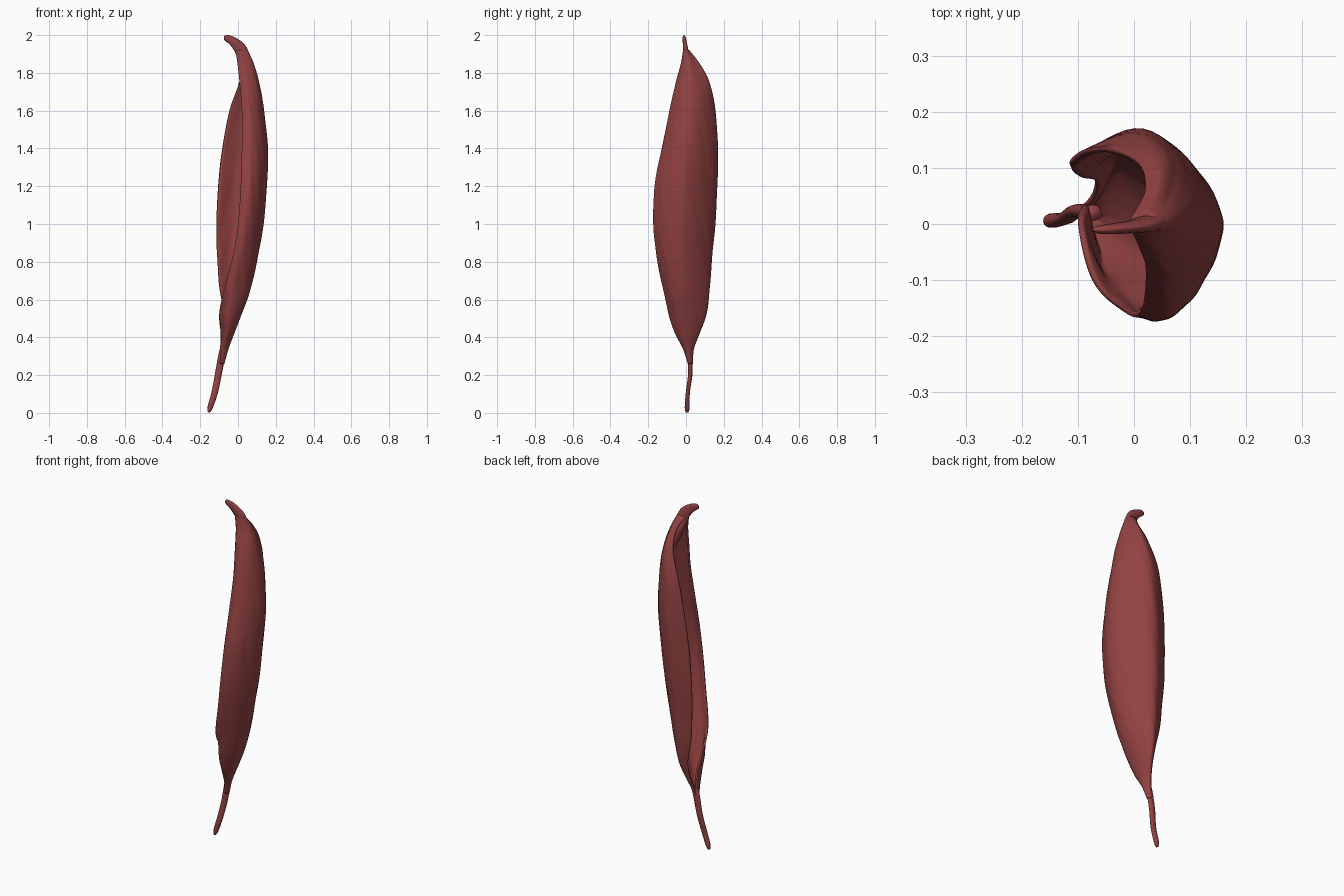
import bpy, bmesh, math
from mathutils import Vector

mat = bpy.data.materials.new("dark_red")
mat.diffuse_color = (0.29, 0.054, 0.054, 1)


def catmull(pts, per):
    """Smooth curve through points of any dimension."""
    p = [[2 * a - b for a, b in zip(pts[0], pts[1])]] + [list(q) for q in pts]
    p.append([2 * a - b for a, b in zip(pts[-1], pts[-2])])
    out = []
    for i in range(1, len(p) - 2):
        for k in range(per):
            t = k / per
            out.append([0.5 * (2 * b + (c - a) * t + (2 * a - 5 * b + 4 * c - d) * t * t
                               + (3 * b - a - 3 * c + d) * t ** 3)
                        for a, b, c, d in zip(*p[i - 1:i + 3])])
    out.append(list(pts[-1]))
    return out


def finish(bm, name):
    bmesh.ops.recalc_face_normals(bm, faces=bm.faces)
    me = bpy.data.meshes.new(name)
    bm.to_mesh(me)
    bm.free()
    ob = bpy.data.objects.new(name, me)
    bpy.context.collection.objects.link(ob)
    me.materials.append(mat)
    for f in me.polygons:
        f.use_smooth = True
    return ob


def skin(bm, rings, closed):
    vs = [[bm.verts.new(c) for c in r] for r in rings]
    n = len(vs[0])
    for a, b in zip(vs, vs[1:]):
        for j in range(n if closed else n - 1):
            k = (j + 1) % n
            bm.faces.new((a[j], a[k], b[k], b[j]))
    if closed:
        bm.faces.new(vs[0][::-1])
        bm.faces.new(vs[-1])


# Pod shell: z, back of curl x, y max, y min, far edge x y, near edge x y
ROWS = [
    (0.26, -0.072, 0.036, 0.010, -0.098, 0.033, -0.103, 0.024),
    (0.34, -0.050, 0.042, -0.015, -0.085, 0.040, -0.095, 0.028),
    (0.42, -0.020, 0.072, -0.055, -0.072, 0.062, -0.092, 0.030),
    (0.52, 0.018, 0.108, -0.090, -0.072, 0.084, -0.100, 0.000),
    (0.65, 0.065, 0.125, -0.120, -0.097, 0.092, -0.075, -0.100),
    (0.82, 0.104, 0.138, -0.152, -0.110, 0.100, -0.030, -0.148),
    (1.00, 0.135, 0.155, -0.170, -0.115, 0.112, 0.000, -0.165),
    (1.20, 0.153, 0.166, -0.165, -0.105, 0.122, 0.014, -0.152),
    (1.40, 0.158, 0.169, -0.127, -0.084, 0.134, 0.020, -0.114),
    (1.60, 0.138, 0.155, -0.087, -0.045, 0.136, 0.020, -0.072),
    (1.75, 0.112, 0.124, -0.054, 0.006, 0.113, 0.008, -0.040),
    (1.85, 0.083, 0.072, -0.027, 0.020, 0.062, -0.003, -0.016),
    (1.92, 0.052, 0.018, -0.016, -0.006, 0.010, -0.014, -0.010),
]
rings = []
for z, rx, y1, y0, ax, ay, bx, by in catmull(ROWS, 8):
    my, half = (y1 + y0) / 2, (y1 - y0) / 2
    w0 = rx - min(ax, -0.01)
    arc = [(ax, ay),
           (ax + 0.42 * (rx - ax), y1),
           (rx - 0.21 * w0, my + 0.56 * half),
           (rx, my - 0.08 * half),
           (rx - 0.13 * w0, my - 0.68 * half),
           (bx + 0.35 * (rx - bx), y0),
           (bx, by)]
    ring = []
    for j, (x, y) in enumerate(catmull(arc, 8)):
        # fine slanted wrinkles
        w = 0.0008 * half / 0.16 * math.sin(j * 1.1 - z * 24 + 2 * math.sin(z * 5))
        d = Vector((x, y - my)).normalized()
        ring.append((x + d.x * w, y + d.y * w, z))
    rings.append(ring)
bm = bmesh.new()
skin(bm, rings, False)
shell = finish(bm, "pod_shell")
mid = min(shell.data.polygons, key=lambda f: (f.center - Vector((0.135, 0, 1))).length)
sol = shell.modifiers.new("thickness", 'SOLIDIFY')
sol.thickness = 0.010
sol.offset = -1 if mid.normal.x > 0 else 1


# Stem and curled tip: x, y, z, half width x, half width y
def tube(name, path):
    rows = catmull(path, 6)
    rings = []
    for i, (x, y, z, a, b) in enumerate(rows):
        p, q = rows[max(i - 1, 0)], rows[min(i + 1, len(rows) - 1)]
        t = Vector((q[0] - p[0], q[1] - p[1], q[2] - p[2])).normalized()
        side = Vector((0, 1, 0))
        out = side.cross(t).normalized()
        c = Vector((x, y, z))
        rings.append([c + out * a * math.cos(k * math.tau / 14)
                      + side * b * math.sin(k * math.tau / 14) for k in range(14)])
    bm = bmesh.new()
    skin(bm, rings, True)
    finish(bm, name)


tube("stem", [(-0.154, 0.006, 0.003, 0.006, 0.008), (-0.147, 0.006, 0.03, 0.014, 0.013),
              (-0.123, 0.010, 0.11, 0.017, 0.011), (-0.105, 0.022, 0.20, 0.018, 0.012),
              (-0.088, 0.023, 0.29, 0.019, 0.013), (-0.073, 0.020, 0.36, 0.018, 0.014)])
tube("curled_tip", [(0.062, 0.038, 1.74, 0.018, 0.030), (0.044, 0.018, 1.83, 0.034, 0.034),
                    (0.022, 0.001, 1.905, 0.034, 0.017), (0.002, -0.004, 1.940, 0.031, 0.012),
                    (-0.032, -0.008, 1.970, 0.023, 0.010), (-0.058, -0.010, 1.983, 0.018, 0.008),
                    (-0.074, -0.010, 1.986, 0.010, 0.004)])
